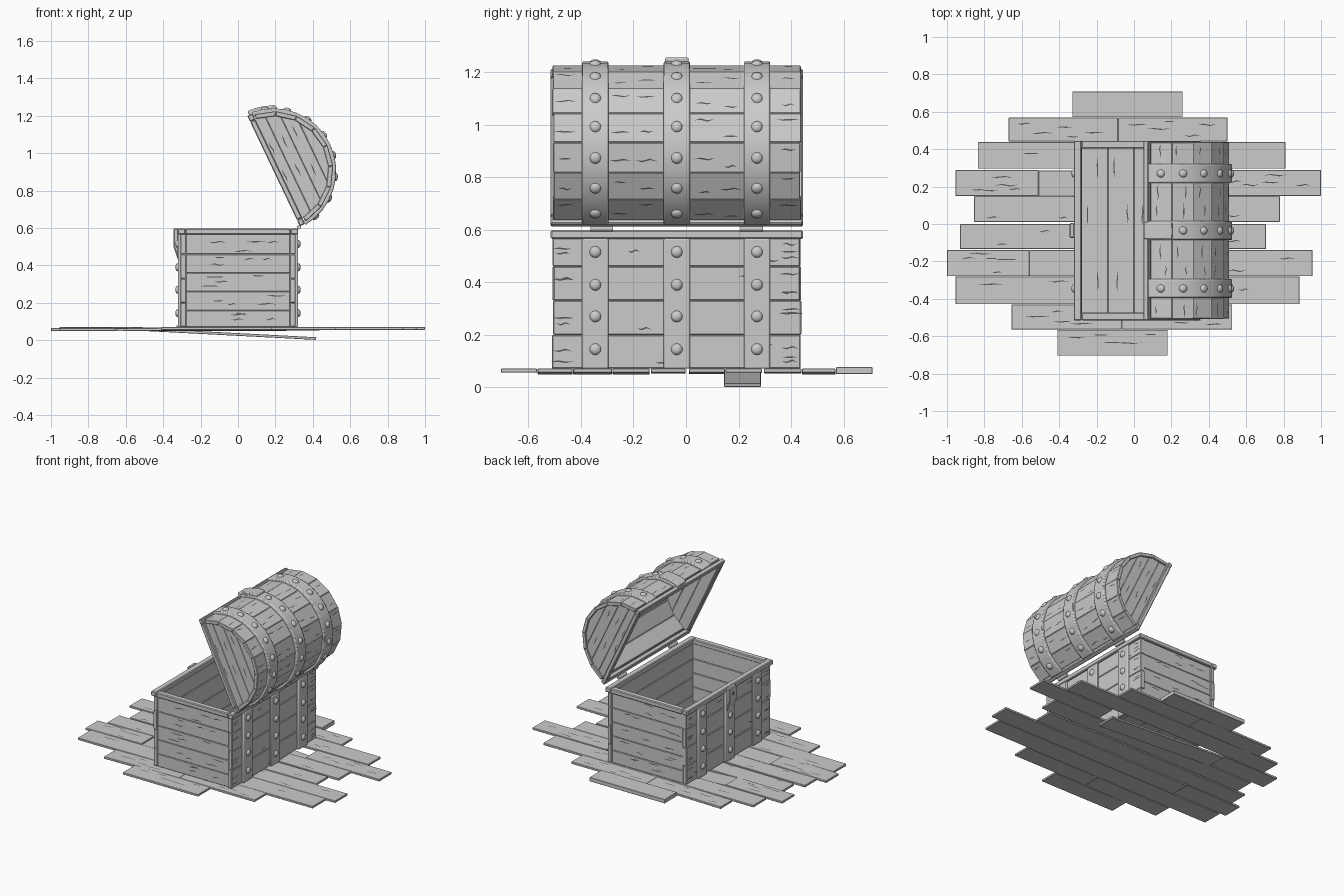
import bpy, bmesh, math, random
from mathutils import Matrix, Vector

random.seed(7)
if "Cube" in bpy.data.objects:
    bpy.data.objects.remove(bpy.data.objects["Cube"])


def material(name, value):
    m = bpy.data.materials.new(name)
    m.use_nodes = True
    m.diffuse_color = (value, value, value, 1)
    m.node_tree.nodes["Principled BSDF"].inputs["Base Color"].default_value = m.diffuse_color
    return m


GREY = material("pale grey", 0.6)
DARK = material("crack grey", 0.1)
MIDDLE = -0.035
STRAPS = (-0.345, MIDDLE, 0.27)
Y0, Y1 = -0.51, 0.44
LID = Matrix.Translation((0.19, 0, 0.905)) @ Matrix.Rotation(math.radians(64.5), 4, 'Y')
R = 0.32


def finish(name, bm, mat=GREY, bevel=0.0, smooth=False, matrix=None):
    if mat is GREY:
        bmesh.ops.recalc_face_normals(bm, faces=bm.faces)
    mesh = bpy.data.meshes.new(name)
    bm.to_mesh(mesh)
    bm.free()
    mesh.materials.append(mat)
    ob = bpy.data.objects.new(name, mesh)
    bpy.context.collection.objects.link(ob)
    if matrix:
        ob.matrix_world = matrix
    if bevel:
        mod = ob.modifiers.new("Bevel", 'BEVEL')
        mod.width = bevel
        mod.segments = 2 if smooth else 1
    if smooth:
        bpy.ops.object.select_all(action='DESELECT')
        ob.select_set(True)
        bpy.context.view_layer.objects.active = ob
        bpy.ops.object.shade_smooth_by_angle(angle=math.radians(40))
    return ob


def prism(bm, profile, y0, y1):
    """Extrude an x-z profile from y0 to y1."""
    a = [bm.verts.new((x, y0, z)) for x, z in profile]
    b = [bm.verts.new((x, y1, z)) for x, z in profile]
    bm.faces.new(a)
    bm.faces.new(b[::-1])
    for i in range(len(a)):
        j = (i + 1) % len(a)
        bm.faces.new((a[i], b[i], b[j], a[j]))


def box(bm, x0, x1, y0, y1, z0, z1):
    prism(bm, [(x0, z0), (x1, z0), (x1, z1), (x0, z1)], y0, y1)


def frame(bm, x0, x1, y0, y1, z0, z1, w):
    box(bm, x0, x0 + w, y0, y1, z0, z1)
    box(bm, x1 - w, x1, y0, y1, z0, z1)
    box(bm, x0 + w, x1 - w, y0, y0 + w, z0, z1)
    box(bm, x0 + w, x1 - w, y1 - w, y1, z0, z1)


def polar(r, deg):
    return r * math.cos(math.radians(deg)), r * math.sin(math.radians(deg))


def arc(bm, a0, a1, r0, r1, y0, y1, steps):
    angles = [a0 + (a1 - a0) * i / steps for i in range(steps + 1)]
    prism(bm, [polar(r1, a) for a in angles] + [polar(r0, a) for a in angles[::-1]], y0, y1)


def rivet(bm, pos, normal):
    rot = Vector(normal).to_track_quat('Z', 'Y').to_matrix().to_4x4()
    bmesh.ops.create_uvsphere(bm, u_segments=12, v_segments=6, radius=0.022,
                              matrix=Matrix.Translation(pos) @ rot @ Matrix.Diagonal((1, 1, 0.6, 1)))


def crack(bm, pos, along, normal, length, width=0.006):
    """Thin jagged sliver lying just above a plank face."""
    n, u = Vector(normal).normalized(), Vector(along).normalized()
    v, p = n.cross(u), Vector(pos) + Vector(normal).normalized() * 0.0015
    k = random.uniform(-width, width)
    pts = [(-.5, 0), (-.2, k - width / 2), (.15, -k / 2 - width / 2), (.5, k), (.15, width / 2 - k / 2), (-.2, k + width / 2)]
    bm.faces.new([bm.verts.new(p + u * s * length + v * t) for s, t in pts])


# Floor planks: row front edge, row back edge, then x ranges
cracks = bmesh.new()
bm = bmesh.new()
ROWS = [(.57, .71, (-.33, .26)), (.44, .57, (-.67, -.085), (-.085, .5)), (.295, .44, (-.835, .81)),
        (.15, .29, (-.955, -.51), (.42, 1.0)), (.01, .15, (-.855, .78)), (-.135, 0, (-.93, .705)),
        (-.28, -.138, (-1, -.56), (-.56, .955)), (-.43, -.28, (-.955, .885)),
        (-.565, -.43, (-.655, -.065), (-.065, .525)), (-.705, -.565, (-.41, .18))]
for y0, y1, *spans in ROWS:
    for x0, x1 in spans:
        drop = random.uniform(0, 0.008) if x0 < -.5 else 0
        prism(bm, [(x0, .056 - drop), (x1, .056), (x1, .071), (x0, .071 - drop)], y0 + .001, y1 - .001)
        for i in range(5):
            s = (i + random.random()) / 5
            x = x0 + .08 + (x1 - x0 - .16) * s
            z = .071 - drop * (1 - (x - x0) / (x1 - x0))
            crack(cracks, (x, random.uniform(y0 + .02, y1 - .02), z), (1, 0, 0), (0, 0, 1), random.uniform(.05, .14))
# fallen plank under the chest
prism(bm, [(-.51, .05), (.415, .002), (.42, .016), (-.51, .065)], .145, .285)
box(bm, -.33, .26, .571, .709, .05, .078)
finish("floor_planks", bm, bevel=0.002)

# Chest side planks, with uneven ends
bm = bmesh.new()
levels = [.071, .2, .33, .46, .57]
for z0, z1 in zip(levels, levels[1:]):
    for side in (-1, 1):
        x0, x1 = sorted((side * .278, side * .308))
        e0, e1 = Y0 + random.uniform(0, .008), Y1 - random.uniform(0, .008)
        box(bm, x0, x1, e0, e1, z0, z1)
        for i in range(7):
            y = (random.uniform(e0 + .06, e1 - .06), e0 + .04, e1 - .04)[min(i % 4, 2)]
            crack(cracks, (side * .308, y, random.uniform(z0 + .02, z1 - .02)), (0, 1, 0), (side, 0, 0), random.uniform(.05, .09))
finish("side_planks", bm, bevel=0.004)

# Chest end planks
bm = bmesh.new()
levels = [.071, .16, .26, .36, .46, .57]
for z0, z1 in zip(levels, levels[1:]):
    for y, s in ((Y0 + .01, -1), (Y1 - .01, 1)):
        y0, y1 = sorted((y, y - s * .025))
        box(bm, -.279, .279, y0, y1, z0, z1)
        for i in range(4):
            crack(cracks, (random.uniform(-.22, .22), y, random.uniform(z0 + .015, z1 - .015)), (1, 0, 0), (0, s, 0), random.uniform(.05, .12))
finish("end_planks", bm, bevel=0.003)

# Chest bottom, inside
bm = bmesh.new()
for i in range(4):
    box(bm, -.28 + i * .14, -.14 + i * .14, Y0 + .03, Y1 - .03, .072, .095)
    for y in (-.3, .05, .3):
        crack(cracks, (-.21 + i * .14 + random.uniform(-.04, .04), y, .095), (0, 1, 0), (0, 0, 1), .12)
finish("chest_bottom", bm, bevel=0.003)

# Rim, rounded at its corners
bm = bmesh.new()
frame(bm, -.322, .322, Y0 - .005, Y1 + .005, .565, .598, .042)
finish("chest_rim", bm, bevel=0.005)

# Straps and rivets on the chest
bm, rv = bmesh.new(), bmesh.new()
for side in (-1, 1):
    for y in STRAPS:
        x0, x1 = sorted((side * .305, side * .322))
        box(bm, x0, x1, y - .05, y + .05, .071, .566)
        for z in (.145, .27, .39, .515):
            if side > 0 or y != MIDDLE or z < .5:
                rivet(rv, (side * .322, y, z), (side, 0, 0))
finish("chest_straps", bm, bevel=0.006, smooth=True)
finish("chest_rivets", rv, smooth=True)

# Latch plate on the opening side, with a keyhole
bm = bmesh.new()
prism(bm, [(-.318, .42), (-.345, .5), (-.345, .598), (-.318, .598)], MIDDLE - .04, MIDDLE + .04)
finish("latch_plate", bm, bevel=0.006)
bm = bmesh.new()
bmesh.ops.create_circle(bm, cap_ends=True, segments=12, radius=.014,
                        matrix=Matrix.Translation((-.3465, MIDDLE, .55)) @ Matrix.Rotation(-math.pi / 2, 4, 'Y'))
finish("keyhole", bm, DARK)

# Hinges
bm = bmesh.new()
for y in (-.32, .25):
    bmesh.ops.create_cone(bm, cap_ends=True, segments=12, radius1=.011, radius2=.011, depth=.085,
                          matrix=Matrix.Translation((.326, y, .604)) @ Matrix.Rotation(math.pi / 2, 4, 'X'))
finish("hinges", bm, smooth=True)

# Lid, built closed around its own centre and swung open
lid_cracks = bmesh.new()
bm = bmesh.new()
START, STEP = 7, 20.75
for i in range(8):
    a = START + i * STEP
    arc(bm, a, a + STEP, R - .026, R, Y0 + random.uniform(0, .006), Y1 - random.uniform(0, .006), 1)
    x, z = polar(R * math.cos(math.radians(STEP / 2)), a + STEP / 2)
    for y in (-.46, -.25, -.15, .07, .17, .39):
        t = random.uniform(-.035, .035)
        tx, tz = polar(t, a + STEP / 2 + 90)
        crack(lid_cracks, (x + tx, y, z + tz), (0, 1, 0), (x, 0, z), random.uniform(.05, .09))
finish("lid_planks", bm, bevel=0.003, matrix=LID)

# Lid ends: boards cut to the curve
bm = bmesh.new()
cuts = [.01, .085, .16, .235, .296]
for z0, z1 in zip(cuts, cuts[1:]):
    r = .298
    a0, a1 = math.degrees(math.asin(z0 / r)), math.degrees(math.asin(z1 / r))
    right = [polar(r, a0 + (a1 - a0) * k / 3) for k in range(4)]
    profile = right + [(-x, z) for x, z in right[::-1]]
    for y, s in ((Y0 + .015, -1), (Y1 - .015, 1)):
        prism(bm, profile, *sorted((y, y - s * .022)))
        for x in (-.1, .08):
            if z0 < .2:
                crack(lid_cracks, (x + random.uniform(-.05, .05), y, z0 + .035), (1, 0, 0), (0, s, 0), .08)
finish("lid_ends", bm, bevel=0.002, matrix=LID)

bm = bmesh.new()
frame(bm, -.327, .327, Y0 - .005, Y1 + .005, 0, .03, .036)
finish("lid_rim", bm, bevel=0.005, matrix=LID)

# Lid straps, rivets and hasp
bm, rv = bmesh.new(), bmesh.new()
for y in STRAPS:
    arc(bm, 5, 175, R - .012, R + .015, y - .05, y + .05, 16)
    for i in range(8):
        if y != MIDDLE or i < 7:
            x, z = polar(R + .013, START + (i + .5) * STEP)
            rivet(rv, (x, y, z), (x, 0, z))
finish("lid_straps", bm, bevel=0.006, smooth=True, matrix=LID)
finish("lid_rivets", rv, smooth=True, matrix=LID)
bm = bmesh.new()
arc(bm, 152, 178, R, R + .03, MIDDLE - .045, MIDDLE + .045, 4)
finish("lid_hasp", bm, bevel=0.006, smooth=True, matrix=LID)

finish("plank_cracks", cracks, DARK)
finish("lid_cracks", lid_cracks, DARK, matrix=LID)
